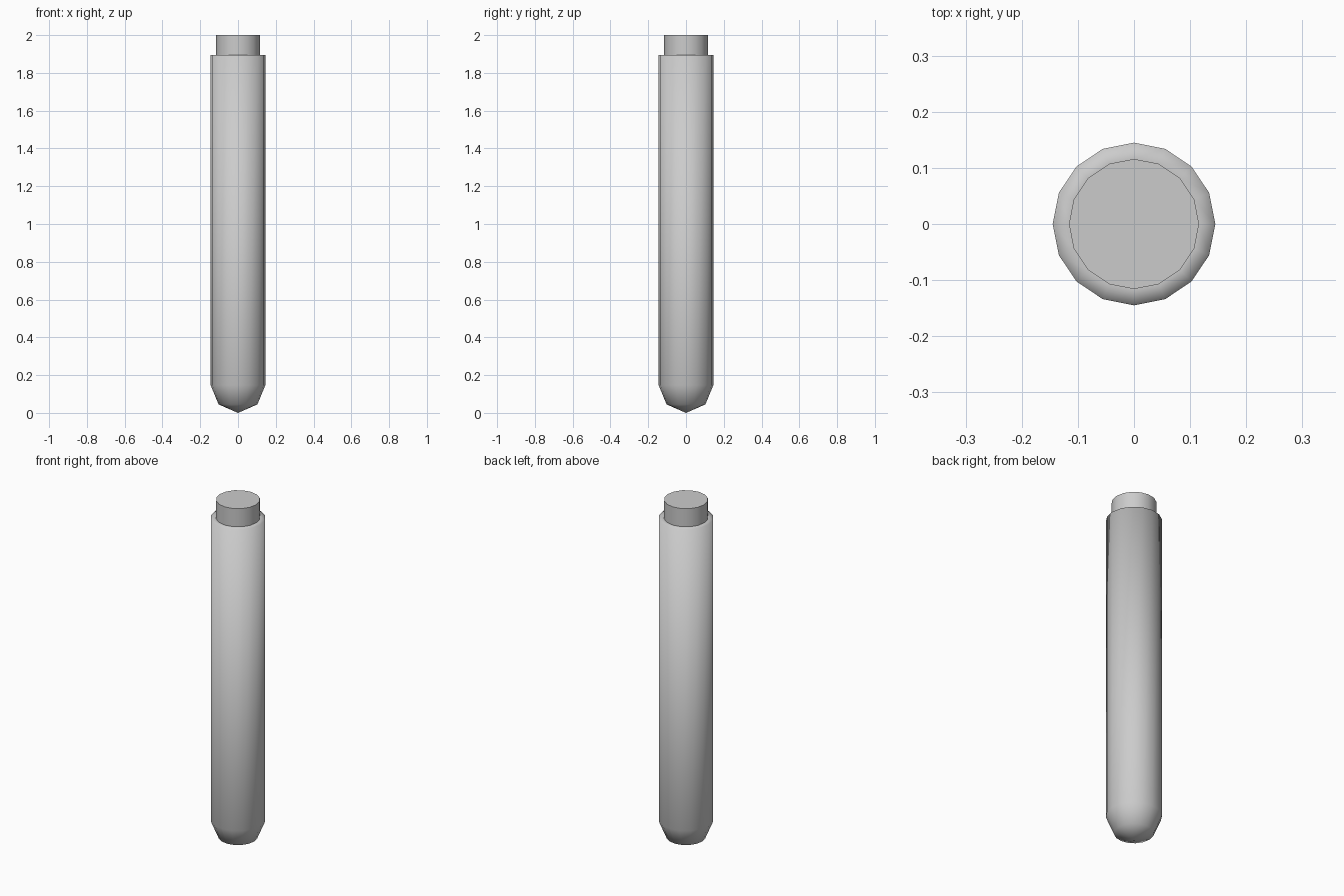
import bpy, bmesh, math

if "Cube" in bpy.data.objects:
    bpy.data.objects.remove(bpy.data.objects["Cube"])

SIDES = 16


def lathe(name, profile, closed_tip=False):
    """Revolve (radius, z) points around z; zero radius makes a pole, the ends are capped."""
    bm = bmesh.new()
    rings = []
    for r, z in profile:
        if r == 0:
            rings.append([bm.verts.new((0, 0, z))] * SIDES)
        else:
            rings.append([bm.verts.new((r * math.cos(2 * math.pi * i / SIDES),
                                        r * math.sin(2 * math.pi * i / SIDES), z))
                          for i in range(SIDES)])
    for a, b in zip(rings, rings[1:]):
        for i in range(SIDES):
            j = (i + 1) % SIDES
            bm.faces.new(list(dict.fromkeys((a[i], a[j], b[j], b[i]))))
    mesh = bpy.data.meshes.new(name)
    bmesh.ops.recalc_face_normals(bm, faces=bm.faces)
    bm.to_mesh(mesh)
    bm.free()
    mesh.shade_smooth()
    obj = bpy.data.objects.new(name, mesh)
    bpy.context.collection.objects.link(obj)
    return obj


# Tube body with a rounded bottom and a flat ledge, shaded smooth all over
lathe("tube_body", [(0, 0), (0.103, 0.045), (0.145, 0.147),
                    (0.145, 1.895), (0.116, 1.895)])

# Stopper plug sitting in the mouth of the tube, with crisp top edge
bpy.ops.mesh.primitive_cylinder_add(vertices=SIDES, radius=0.116, depth=0.105,
                                    location=(0, 0, 1.9475),
                                    rotation=(0, 0, 0))
plug = bpy.context.object
plug.name = "stopper_plug"
bpy.ops.object.shade_smooth_by_angle(angle=math.radians(40))
